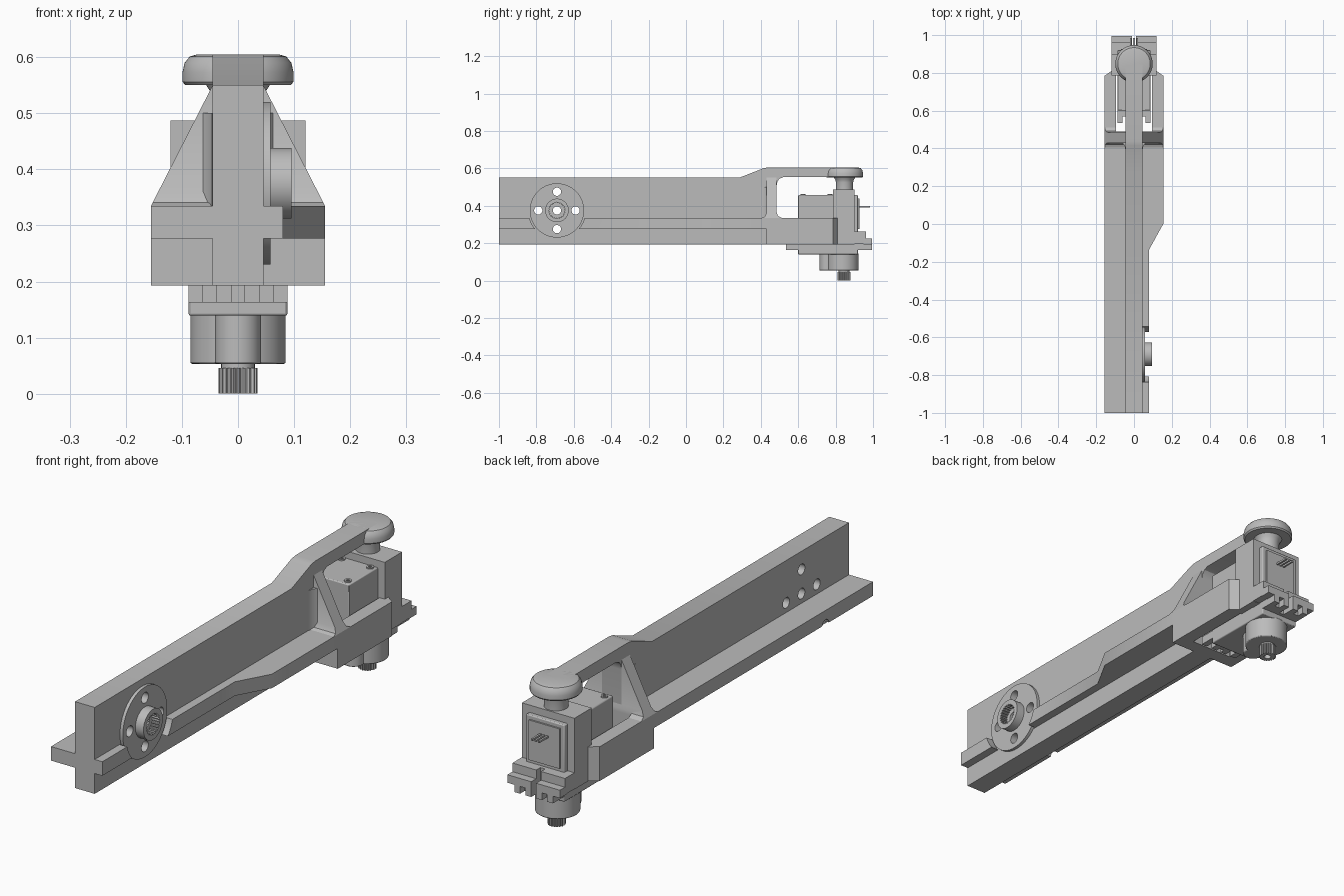
import bpy, bmesh, math
from mathutils import Vector, Matrix

if "Cube" in bpy.data.objects:
    bpy.data.objects.remove(bpy.data.objects["Cube"])

GREY = bpy.data.materials.new("plain grey")
GREY.use_nodes = True
GREY.diffuse_color = (0.5, 0.5, 0.5, 1)
GREY.node_tree.nodes["Principled BSDF"].inputs["Base Color"].default_value = (0.5, 0.5, 0.5, 1)


def finish(name, bm):
    bmesh.ops.recalc_face_normals(bm, faces=bm.faces)
    mesh = bpy.data.meshes.new(name)
    bm.to_mesh(mesh)
    bm.free()
    mesh.materials.append(GREY)
    ob = bpy.data.objects.new(name, mesh)
    bpy.context.collection.objects.link(ob)
    return ob


def prism(name, points, lo, hi, axis="z"):
    """Extrude a closed outline along an axis (x: outline is y,z; y: x,z; z: x,y)."""
    place = {"x": lambda a, b: (lo, a, b), "y": lambda a, b: (a, lo, b),
             "z": lambda a, b: (a, b, lo)}[axis]
    bm = bmesh.new()
    face = bm.faces.new([bm.verts.new(place(a, b)) for a, b in points])
    move = bmesh.ops.extrude_face_region(bm, geom=[face])
    verts = [g for g in move["geom"] if isinstance(g, bmesh.types.BMVert)]
    step = Vector([hi - lo if axis == k else 0 for k in "xyz"])
    bmesh.ops.translate(bm, verts=verts, vec=step)
    return finish(name, bm)


def box(name, x0, x1, y0, y1, z0, z1):
    return prism(name, [(x0, y0), (x1, y0), (x1, y1), (x0, y1)], z0, z1)


def ring(a, b, r, n=48, tooth=0):
    """Circle outline; a tooth depth alternates the radius."""
    return [(a + (r - tooth * (i // 2 % 2)) * math.cos(math.tau * i / n),
             b + (r - tooth * (i // 2 % 2)) * math.sin(math.tau * i / n)) for i in range(n)]


def lathe(name, profile, y, steps=64):
    """Spin a radius/height profile about a vertical axis."""
    bm = bmesh.new()
    verts = [bm.verts.new((r, 0, z)) for r, z in profile]
    edges = [bm.edges.new(p) for p in zip(verts, verts[1:])]
    bmesh.ops.spin(bm, geom=verts + edges, cent=(0, 0, 0), axis=(0, 0, 1),
                   angle=math.tau, steps=steps)
    bmesh.ops.remove_doubles(bm, verts=bm.verts, dist=0.0001)
    bmesh.ops.transform(bm, matrix=Matrix.Translation((0, y, 0)), verts=bm.verts)
    return finish(name, bm)


def cut(ob, *cutters):
    bpy.context.view_layer.objects.active = ob
    for c in cutters:
        mod = ob.modifiers.new("cut", "BOOLEAN")
        mod.operation, mod.solver, mod.object = "DIFFERENCE", "EXACT", c
        bpy.ops.object.modifier_apply(modifier=mod.name)


def discard(*obs):
    for ob in obs:
        bpy.data.objects.remove(ob)


# Arm: vertical web with the raised upper strap
web = prism("arm_web", [(-1, .193), (.485, .193), (.485, .51), (.489, .53), (.5, .545),
                        (.52, .553), (.845, .553), (.845, .605), (.44, .605), (.415, .601),
                        (.285, .55), (-1, .55)], -.045, .045, "x")
flange = prism("arm_flange", [(-.155, -1), (.08, -1), (.08, -.135), (.155, 0), (.155, .45),
                              (-.155, .45)], .277, .335)

# Motor cradle: side rails and front wall around a through pocket
half = [(.155, .43), (.155, .785), (.12, .81), (.12, .9)]
cradle = prism("motor_cradle", half + [(-x, y) for x, y in reversed(half)], .193, .335)

# Gusset wall with filleted feet, trimmed by two sloping planes
gusset = prism("gusset", [(.405, .335), (.42, .341), (.43, .36), (.43, .56), (.485, .56),
                          (.485, .365), (.492, .345), (.512, .335)], -.155, .155, "x")
bm = bmesh.new()
bm.from_mesh(gusset.data)
for side in (1, -1):
    res = bmesh.ops.bisect_plane(bm, geom=bm.verts[:] + bm.edges[:] + bm.faces[:],
                                 plane_co=(side * .155, 0, .335),
                                 plane_no=(side * .215, 0, .11), clear_outer=True)
    bmesh.ops.holes_fill(bm, edges=[e for e in bm.edges if e.is_boundary])
bmesh.ops.recalc_face_normals(bm, faces=bm.faces)
bm.to_mesh(gusset.data)
bm.free()

pocket = box("pocket_cutter", -.096, .096, .49, .86, .1, .5)
cut(cradle, pocket)
cut(gusset, pocket)
discard(pocket)

# Concave fillets between the web and the gusset
for side, label in ((1, "left"), (-1, "right")):
    prism("web_fillet_" + label, [(side * .04, .395), (side * .046, .395), (side * .05, .415),
                                  (side * .062, .43), (side * .04, .43)], .335, .5)

# Round output horn on the arm's side, with bolt holes through the arm
HY, HZ = -.69, .375
horn = prism("horn_disc", ring(HY, HZ, .145, 72), .04, .058, "x")
hub = prism("horn_hub", ring(HY, HZ, .063), .05, .095, "x")
seat = prism("seat_cutter", ring(HY, HZ, .153, 72), .0452, .3, "x")
cut(flange, seat)
bore = prism("bore_cutter", ring(HY, HZ, .044, 96, .005), .062, .2, "x")
cut(hub, bore)
discard(seat, bore)
for dy, dz in ((0, 0), (.1, 0), (-.1, 0), (0, .1), (0, -.1)):
    hole = prism("hole_cutter", ring(HY + dy, HZ + dz, .022, 32), -.3, .3, "x")
    for ob in (web, flange, horn) + ((hub,) if dy == dz else ()):
        cut(ob, hole)
    discard(hole)

# Pivot cap and its flared post
cap = lathe("pivot_cap", [(0, .605), (.072, .605), (.086, .601), (.095, .59), (.099, .573),
                          (.099, .556), (.094, .55), (0, .55)], .848)
post = lathe("pivot_post", [(0, .48), (.046, .48), (.046, .525), (.049, .538), (.058, .552),
                            (0, .552)], .848)

# Motor body and the bracket around its rear
body = box("motor_body", -.088, .088, .6, .92, .139, .457)
bracket = box("rear_bracket", -.12, .12, .787, .9, .195, .487)
box("connector_plate", -.07, .07, .915, .927, .275, .44)
for x in (-.016, 0, .016):
    box("connector_pin", x - .004, x + .004, .92, .985, .39, .398)
for x in (-.065, .065):
    for y in (.625, .77):
        screw = prism("case_screw", ring(x, y, .014, 20), .45, .462)
        socket = prism("socket_cutter", ring(x, y, .007, 6), .455, .5)
        cut(screw, socket)
        discard(socket)

# Mounting ears and the stepped rear foot, notched for screws
ears = box("motor_ears", -.088, .088, .535, .995, .163, .198)
foot = box("rear_foot", -.12, .12, .89, .962, .195, .262)
toe = box("rear_toe", -.12, .12, .95, .995, .193, .226)
for x in (-.05, .05):
    for y0, y1 in ((.52, .57), (.965, 1.02)):
        slot = box("slot_cutter", x - .012, x + .012, y0, y1, .1, .21)
        cut(ears, slot)
        discard(slot)
for y0, y1 in ((.52, .555), (.935, 1.02)):
    notch = box("notch_cutter", -.011, .011, y0, y1, .1, .3)
    for ob in (ears, foot, toe):
        cut(ob, notch)
    discard(notch)

# Gear housing and splined output shaft
gear_case = prism("gear_case", ring(0, .838, .085, 64), .053, .145)
idler_case = prism("idler_case", ring(0, .755, .041), .053, .145)
collar = prism("shaft_collar", ring(0, .845, .03), .04, .06)
shaft = prism("splined_shaft", ring(0, .845, .035, 80, .005), 0, .046)
shaft_hole = prism("shaft_hole_cutter", ring(0, .845, .014, 24), -.1, .03)
cut(shaft, shaft_hole)
discard(shaft_hole)

# Soft edges on the housings, then smooth the round parts
for ob in (gear_case, idler_case, body):
    mod = ob.modifiers.new("soft_edge", "BEVEL")
    mod.width, mod.segments, mod.limit_method = .004, 2, "ANGLE"

for ob in list(bpy.context.collection.objects):
    if ob.type == "MESH" and GREY.name in ob.data.materials:
        bpy.ops.object.select_all(action="DESELECT")
        ob.select_set(True)
        bpy.context.view_layer.objects.active = ob
        bpy.ops.object.shade_smooth_by_angle(angle=math.radians(30))
